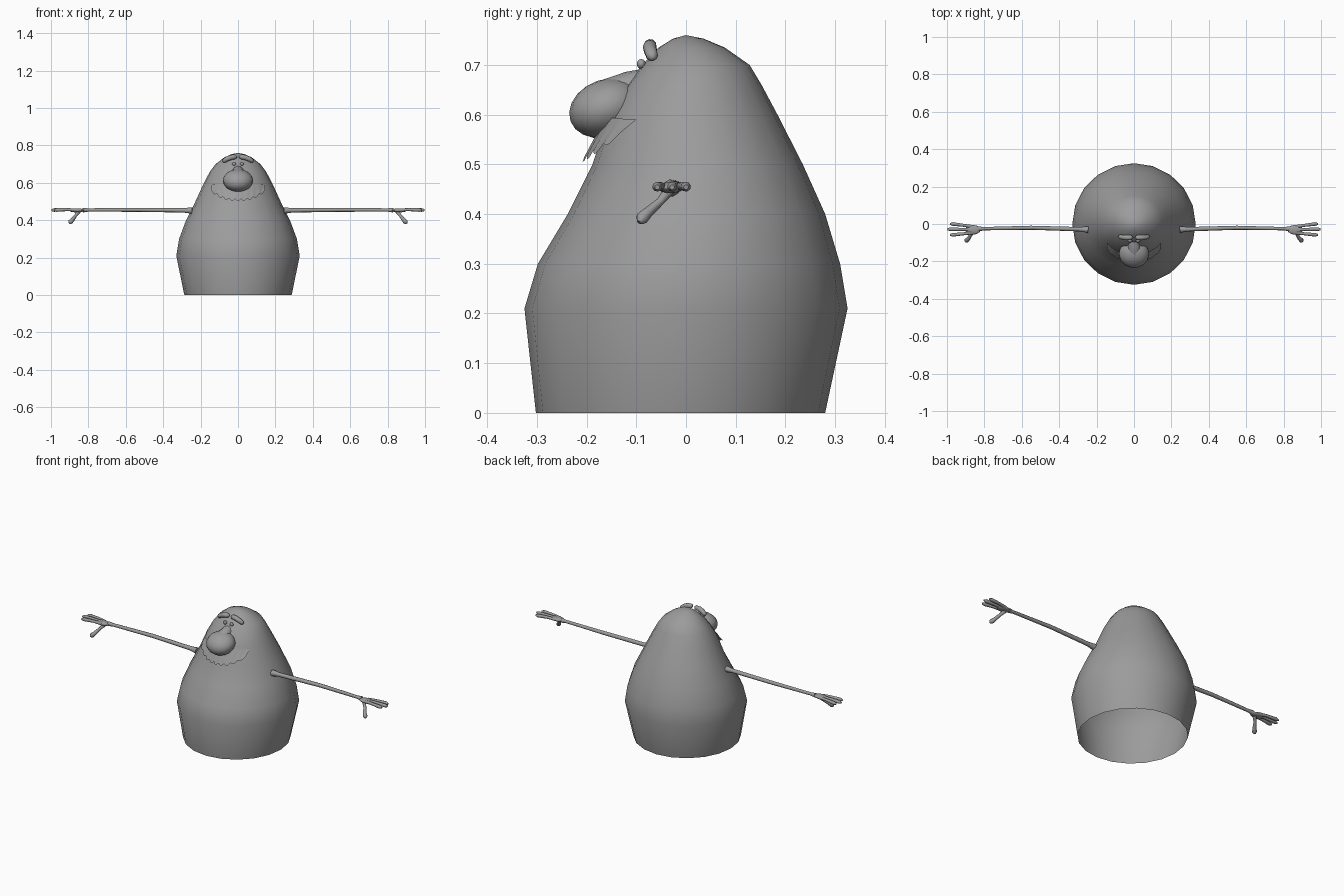
import bpy, bmesh, math
from mathutils import Vector

cube = bpy.data.objects.get("Cube")
if cube:
    bpy.data.objects.remove(cube, do_unlink=True)

grey = bpy.data.materials.new("plain grey")
grey.use_nodes = True
GREY = (0.33, 0.33, 0.33, 1)
grey.diffuse_color = GREY
grey.node_tree.nodes["Principled BSDF"].inputs["Base Color"].default_value = GREY


def finish(name, bm, angle=60):
    bmesh.ops.recalc_face_normals(bm, faces=bm.faces)
    mesh = bpy.data.meshes.new(name)
    bm.to_mesh(mesh)
    bm.free()
    mesh.materials.append(grey)
    obj = bpy.data.objects.new(name, mesh)
    bpy.context.collection.objects.link(obj)
    bpy.ops.object.select_all(action="DESELECT")
    obj.select_set(True)
    bpy.context.view_layer.objects.active = obj
    bpy.ops.object.shade_smooth_by_angle(angle=math.radians(angle))
    return obj


def bridge(bm, rings):
    for a, b in zip(rings, rings[1:]):
        n = len(a)
        for i in range(n):
            j = (i + 1) % n
            bm.faces.new((a[i], a[j], b[j], b[i]))


def tube(bm, path, sides=8):
    """Closed tube through (x, y, z, radius) points."""
    pts = [Vector(p[:3]) for p in path]
    rings = []
    for k, p in enumerate(pts):
        d = (pts[min(k + 1, len(pts) - 1)] - pts[max(k - 1, 0)]).normalized()
        u = d.cross(Vector((0.1, 1, 0.2))).normalized()
        v = d.cross(u)
        r = path[k][3]
        rings.append([bm.verts.new(p + r * (u * math.cos(t) + v * math.sin(t)))
                      for t in (math.tau * i / sides for i in range(sides))])
    bridge(bm, rings)
    bm.faces.new(rings[0])
    bm.faces.new(rings[-1])


def ellipsoid(name, centre, radii, tilt=(0, 0, 0), u=16, v=10):
    bm = bmesh.new()
    bmesh.ops.create_uvsphere(bm, u_segments=u, v_segments=v, radius=1)
    obj = finish(name, bm)
    obj.location, obj.scale, obj.rotation_euler = centre, radii, tilt
    return obj


# Body: open-bottomed shell; rows are height, half width, front y, back y
PROFILE = [(0, .287, -.302, .28), (.21, .33, -.325, .325), (.3, .315, -.298, .31),
           (.4, .278, -.238, .28), (.5, .228, -.188, .235), (.6, .182, -.155, .184),
           (.66, .15, -.12, .152), (.7, .12, -.088, .128), (.735, .075, -.055, .078),
           (.753, .038, -.026, .035)]
SIDES = 20


def body_row(z):
    for a, b in zip(PROFILE, PROFILE[1:]):
        if a[0] <= z <= b[0]:
            t = (z - a[0]) / (b[0] - a[0])
            return [p + (q - p) * t for p, q in zip(a, b)]


bm = bmesh.new()
rings = []
for z, w, front, back in PROFILE:
    mid, half = (front + back) / 2, (back - front) / 2
    rings.append([bm.verts.new((w * math.sin(t), mid - half * math.cos(t), z))
                  for t in (math.tau * i / SIDES for i in range(SIDES))])
bridge(bm, rings)
crown = bm.verts.new((0, 0, .76))
for i in range(SIDES):
    bm.faces.new((rings[-1][i], rings[-1][(i + 1) % SIDES], crown))
finish("body", bm, 80)

# Nose: round bulb with a bridge running back into the face
ellipsoid("nose", (0, -.16, .613), (.081, .077, .058), (math.radians(20), 0, 0))
bm = bmesh.new()
tube(bm, [(0, -.07, .665, .03), (0, -.11, .655, .033), (0, -.15, .635, .04),
          (0, -.18, .62, .035)], 12)
finish("nose_bridge", bm)

# Moustache: scalloped sheet wrapped around the face
bm = bmesh.new()
columns = []
STEPS, LOBES = 54, 9
for i in range(STEPS + 1):
    s = 2 * i / STEPS - 1
    x = .145 * s
    top = .598 - .008 * abs(s)
    scallop = .012 * abs(math.sin(math.pi * LOBES * i / STEPS))
    low = .515 + .05 * abs(s) ** 2.4 - scallop
    col = []
    for k in range(4):
        f = k / 3
        z = top + (low - top) * f
        _, w, front, back = body_row(z)
        mid, half = (front + back) / 2, (back - front) / 2
        y = mid - half * math.sqrt(max(0, 1 - (x / w) ** 2))
        col.append(bm.verts.new((x, y - .006 - .016 * f, z)))
    columns.append(col)
for a, b in zip(columns, columns[1:]):
    for k in range(3):
        bm.faces.new((a[k], b[k], b[k + 1], a[k + 1]))
finish("moustache", bm)

for side, s in (("left", 1), ("right", -1)):
    # Eyes and eyebrows
    ellipsoid(side + "_eye", (.021 * s, -.09, .702), (.011, .009, .01), u=10, v=6)
    bm = bmesh.new()
    tube(bm, [(.008 * s, -.068, .738, .006), (.016 * s, -.072, .739, .013),
              (.038 * s, -.073, .736, .014), (.06 * s, -.071, .727, .013),
              (.074 * s, -.068, .718, .012), (.082 * s, -.066, .713, .005)], 10)
    finish(side + "_eyebrow", bm)

    # Arm ending in a flared palm
    bm = bmesh.new()
    tube(bm, [(.245 * s, -.03, .452, .018), (.29 * s, -.028, .453, .012),
              (.55 * s, -.02, .456, .011), (.8 * s, -.025, .455, .009),
              (.83 * s, -.026, .454, .013)])
    finish(side + "_arm", bm)
    ellipsoid(side + "_palm", (.862 * s, -.031, .453), (.042, .026, .011), u=12, v=8)

    # Three fingers and a drooping thumb
    bm = bmesh.new()
    for x, y in ((.984, .0), (.998, -.028), (.984, -.058)):
        b = -.03 + (y + .028) * .55
        tube(bm, [(.86 * s, b, .454, .009), (.91 * s, (b + y) / 2, .457, .008),
                  ((x - .015) * s, y, .455, .01), (x * s, y, .454, .005)])
    tube(bm, [(.85 * s, -.035, .447, .011), (.868 * s, -.052, .425, .008),
              (.885 * s, -.078, .402, .011), (.896 * s, -.089, .391, .013),
              (.9 * s, -.093, .383, .006)])
    finish(side + "_fingers", bm)
